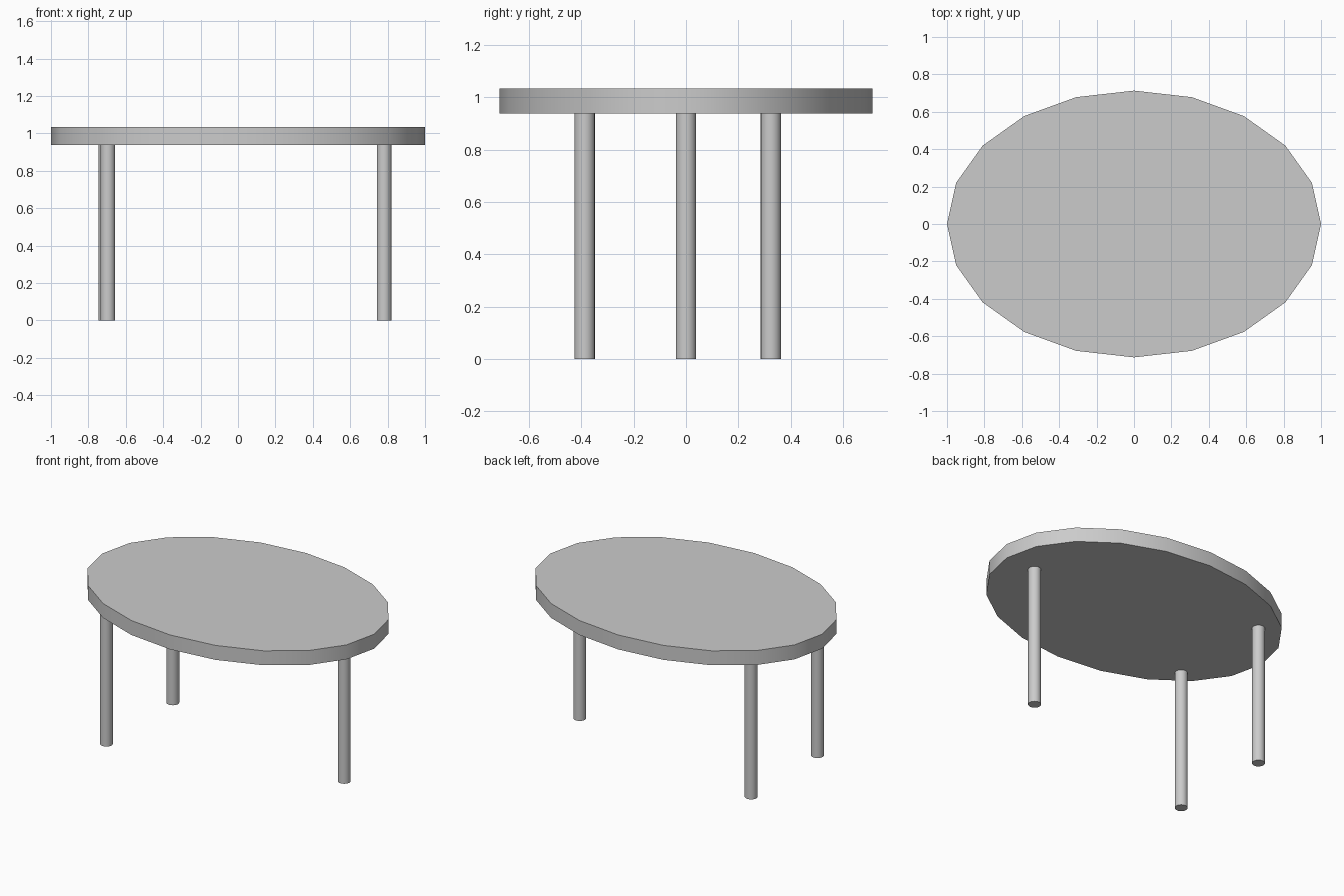
import bpy
from math import radians

if "Cube" in bpy.data.objects:
    bpy.data.objects.remove(bpy.data.objects["Cube"])

TOP_Z, UNDERSIDE_Z = 1.034, 0.938


def cylinder(name, x, y, z0, z1, rx, ry, sides):
    bpy.ops.mesh.primitive_cylinder_add(
        vertices=sides, radius=1, depth=1, location=(x, y, (z0 + z1) / 2))
    ob = bpy.context.object
    ob.name = name
    ob.scale = (rx, ry, z1 - z0)
    bpy.ops.object.transform_apply(location=False, rotation=False, scale=True)
    bpy.ops.object.shade_smooth_by_angle(angle=radians(30))
    return ob


# Oval top with twenty sides
cylinder("table_top", 0, 0, UNDERSIDE_Z, TOP_Z, 1.0, 0.713, 20)

# Three round legs
for name, x, y in (("right_leg", 0.781, 0.0),
                   ("front_left_leg", -0.696, -0.387),
                   ("back_left_leg", -0.706, 0.324)):
    cylinder(name, x, y, 0, UNDERSIDE_Z, 0.039, 0.039, 20)
